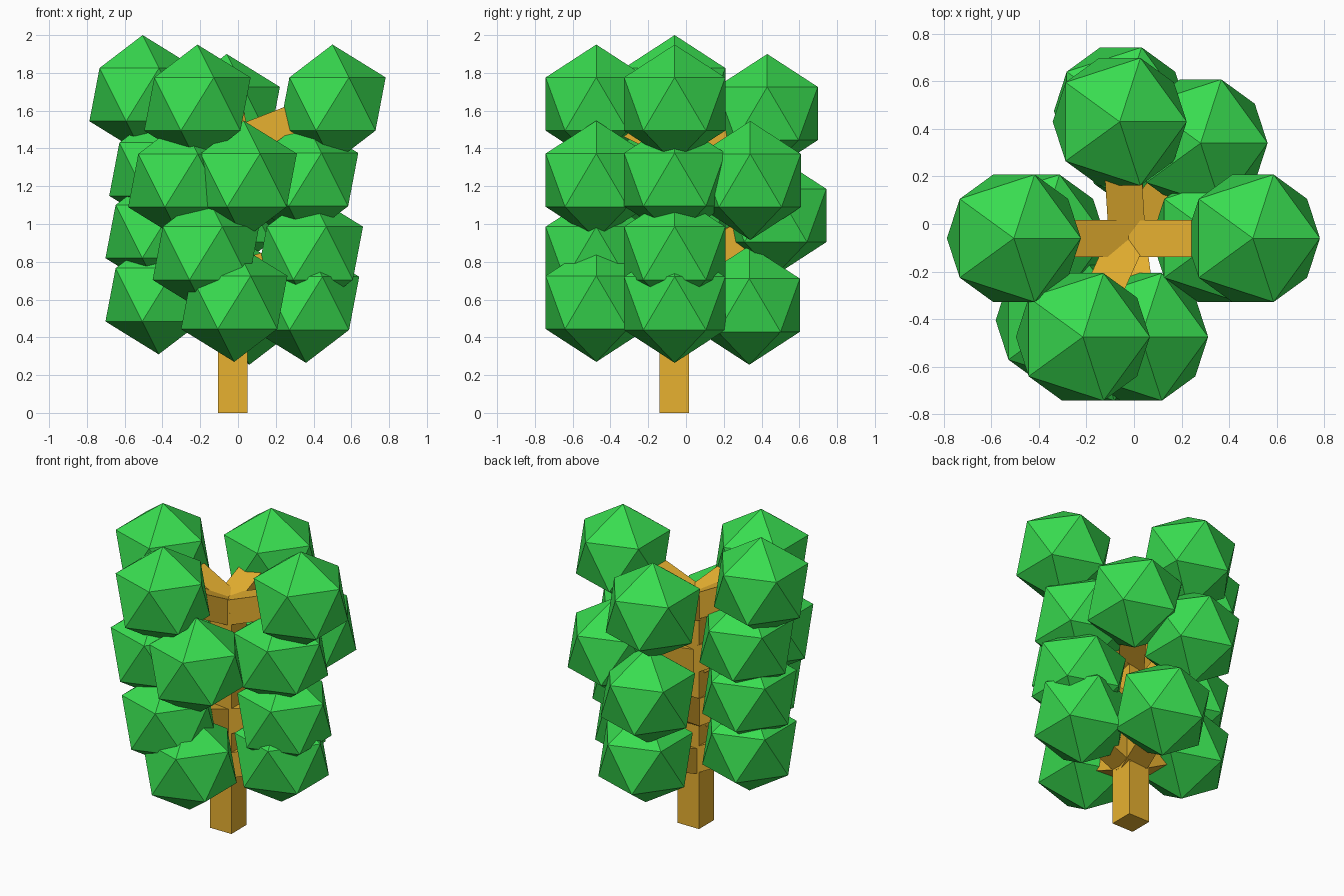
import bpy
from mathutils import Vector

if "Cube" in bpy.data.objects:
    bpy.data.objects.remove(bpy.data.objects["Cube"])

R = 0.315                      # leaf ball radius
W = 0.155                      # trunk and branch thickness
AXIS = Vector((-0.028, -0.062, 0))
TRUNK_TOP = 1.45


def material(name, color):
    m = bpy.data.materials.new(name)
    m.diffuse_color = color
    m.use_nodes = True
    m.node_tree.nodes["Principled BSDF"].inputs["Base Color"].default_value = m.diffuse_color
    return m


wood = material("wood", (0.80, 0.44, 0.03, 1))
leaf = material("leaf", (0.04, 0.72, 0.08, 1))


def beam(name, start, end):
    """Square beam between two points, keeping its sides upright."""
    d = end - start
    bpy.ops.mesh.primitive_cube_add(size=1, location=(start + end) / 2)
    ob = bpy.context.object
    ob.name = name
    ob.scale = (W, d.length, W)
    ob.rotation_euler = d.to_track_quat('Y', 'Z').to_euler()
    ob.data.materials.append(wood)


# trunk
bpy.ops.mesh.primitive_cube_add(size=1, location=AXIS + Vector((0, 0, TRUNK_TOP / 2)))
trunk = bpy.context.object
trunk.name = "trunk"
trunk.scale = (W, W, TRUNK_TOP)
trunk.data.materials.append(wood)

# tiers: branch root height, then leaf ball centres
tiers = [
    (0.42, [(0.36, -0.06, 0.58), (-0.42, -0.06, 0.625),
            (-0.02, -0.475, 0.585), (0.06, 0.335, 0.57)]),
    (0.72, [(0.38, -0.06, 0.845), (-0.42, -0.06, 0.96),
            (-0.17, -0.475, 0.845), (-0.055, 0.475, 1.045)]),
    (1.08, [(0.355, -0.06, 1.235), (-0.40, -0.06, 1.29), (0.03, -0.475, 1.232),
            (-0.30, -0.405, 1.23), (0.28, 0.34, 1.23)]),
    (1.43, [(0.50, -0.06, 1.635), (-0.505, -0.06, 1.685),
            (-0.215, -0.475, 1.635), (-0.06, 0.43, 1.585)]),
]

# branches, each ending in a faceted leaf ball
for t, (root, balls) in enumerate(tiers, 1):
    for b, centre in enumerate(balls, 1):
        beam(f"branch_{t}_{b}", AXIS + Vector((0, 0, root)), Vector(centre))
        bpy.ops.mesh.primitive_ico_sphere_add(subdivisions=1, radius=R, location=centre)
        ball = bpy.context.object
        ball.name = f"leaf_ball_{t}_{b}"
        ball.data.materials.append(leaf)
